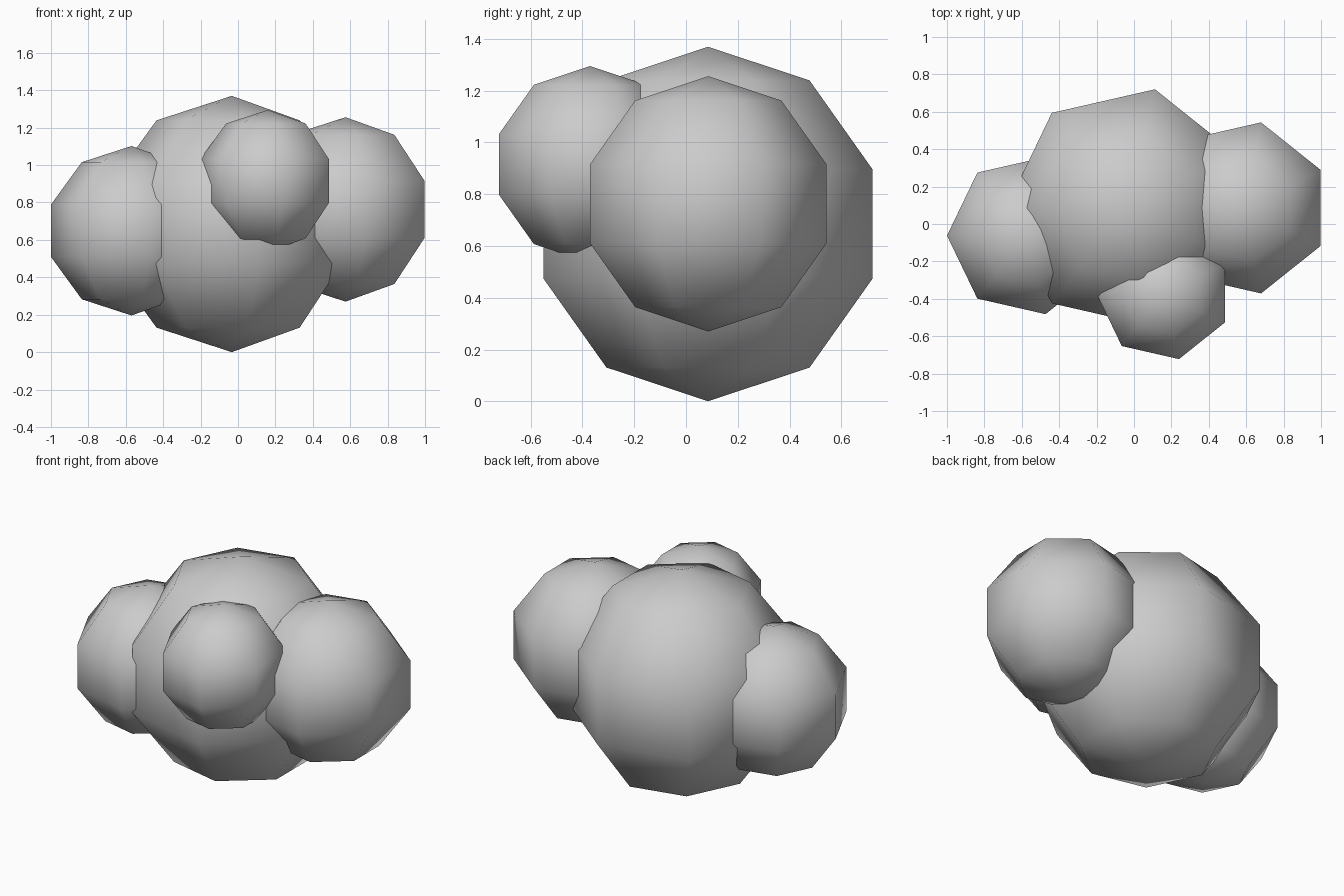
import bpy, bmesh
from math import pi, sin, cos

if "Cube" in bpy.data.objects:
    bpy.data.objects.remove(bpy.data.objects["Cube"])

SEGMENTS, RINGS = 7, 5


def puff(name, centre, radius):
    """Low-poly smooth ball, with one corner column facing -x."""
    bm = bmesh.new()
    top = bm.verts.new((0, 0, radius))
    bottom = bm.verts.new((0, 0, -radius))
    rows = []
    for r in range(1, RINGS):
        t = pi * r / RINGS
        rows.append([bm.verts.new((radius * sin(t) * cos(pi + 2 * pi * s / SEGMENTS),
                                   radius * sin(t) * sin(pi + 2 * pi * s / SEGMENTS),
                                   radius * cos(t))) for s in range(SEGMENTS)])
    for s in range(SEGMENTS):
        n = (s + 1) % SEGMENTS
        bm.faces.new((top, rows[0][s], rows[0][n]))
        bm.faces.new((bottom, rows[-1][n], rows[-1][s]))
        for a, b in zip(rows, rows[1:]):
            bm.faces.new((a[s], b[s], b[n], a[n]))
    for f in bm.faces:
        f.smooth = True
    mesh = bpy.data.meshes.new(name)
    bm.to_mesh(mesh)
    bm.free()
    obj = bpy.data.objects.new(name, mesh)
    obj.location = centre
    bpy.context.collection.objects.link(obj)
    return obj


# Overlapping puffs of the cloud
puff("main_puff", (-0.033, 0.085, 0.685), 0.685)
puff("right_puff", (0.575, 0.086, 0.763), 0.493)
puff("left_puff", (-0.569, -0.062, 0.649), 0.453)
puff("front_puff", (0.16, -0.37, 0.915), 0.38)
